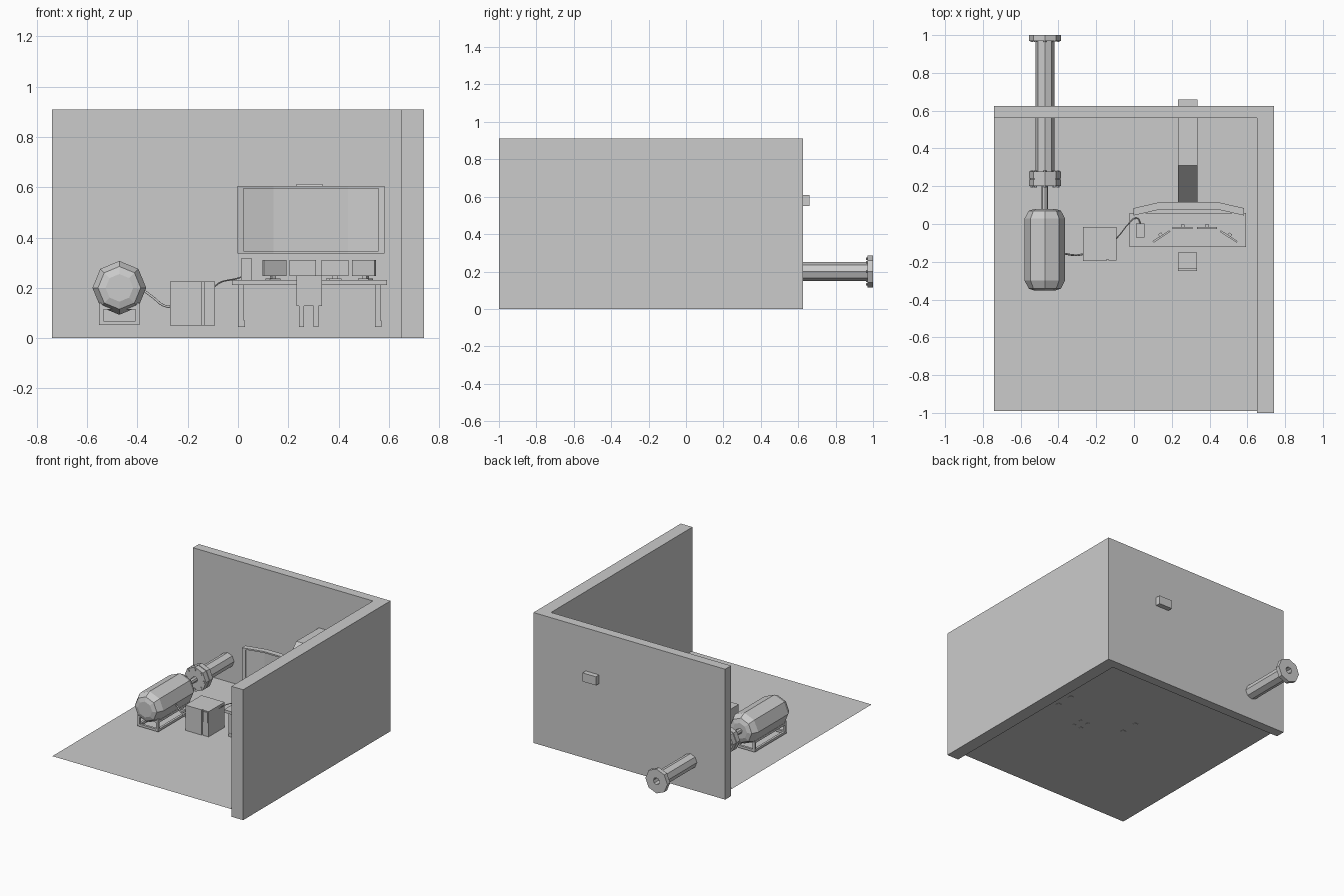
import bpy, bmesh, math
from mathutils import Vector, Matrix

if "Cube" in bpy.data.objects:
    bpy.data.objects.remove(bpy.data.objects["Cube"])


def finish(name, bm):
    bmesh.ops.recalc_face_normals(bm, faces=bm.faces)
    me = bpy.data.meshes.new(name)
    bm.to_mesh(me)
    bm.free()
    ob = bpy.data.objects.new(name, me)
    bpy.context.collection.objects.link(ob)
    return ob


def add_box(bm, x0, x1, y0, y1, z0, z1):
    m = Matrix.Translation(((x0 + x1) / 2, (y0 + y1) / 2, (z0 + z1) / 2))
    m = m @ Matrix.Diagonal((x1 - x0, y1 - y0, z1 - z0, 1))
    bmesh.ops.create_cube(bm, size=1, matrix=m)


def boxes(name, *dims):
    bm = bmesh.new()
    for d in dims:
        add_box(bm, *d)
    return finish(name, bm)


def extrude(name, pts, vec):
    """Extrude a planar outline along a vector."""
    bm = bmesh.new()
    f = bm.faces.new([bm.verts.new(p) for p in pts])
    ex = bmesh.ops.extrude_face_region(bm, geom=[f], use_keep_orig=True)
    bmesh.ops.translate(bm, vec=vec, verts=[v for v in ex['geom'] if isinstance(v, bmesh.types.BMVert)])
    return finish(name, bm)


def lathe_y(name, profile, cx, cz, closed=False, n=8):
    """Revolve (radius, y) points around an axis parallel to y."""
    bm = bmesh.new()
    rings = []
    for r, y in profile:
        rings.append([bm.verts.new((cx + r * math.cos(2 * math.pi * k / n), y,
                                    cz + r * math.sin(2 * math.pi * k / n))) for k in range(n)])
    pairs = list(zip(rings, rings[1:])) + ([(rings[-1], rings[0])] if closed else [])
    for a, b in pairs:
        for k in range(n):
            j = (k + 1) % n
            bm.faces.new((a[k], a[j], b[j], b[k]))
    if not closed:
        bm.faces.new(rings[0])
        bm.faces.new(rings[-1])
    return finish(name, bm)


def cable(name, pts, r=0.005):
    cu = bpy.data.curves.new(name, 'CURVE')
    cu.dimensions = '3D'
    cu.bevel_depth = r
    cu.bevel_resolution = 1
    cu.resolution_u = 4
    cu.use_fill_caps = True
    sp = cu.splines.new('BEZIER')
    sp.bezier_points.add(len(pts) - 1)
    for bp, p in zip(sp.bezier_points, pts):
        bp.co = p
        bp.handle_left_type = bp.handle_right_type = 'AUTO'
    ob = bpy.data.objects.new(name, cu)
    bpy.context.collection.objects.link(ob)


# Room: thin floor sheet and L-shaped wall
bm = bmesh.new()
bm.faces.new([bm.verts.new(p) for p in
              ((-0.74, -0.99, 0.047), (0.65, -0.99, 0.047), (0.65, 0.56, 0.047), (-0.74, 0.56, 0.047))])
finish("floor", bm)
wall = [(-0.74, 0.56), (0.65, 0.56), (0.65, -1), (0.74, -1), (0.74, 0.625), (-0.74, 0.625)]
extrude("walls", [(x, y, 0) for x, y in wall], (0, 0, 0.91))

# Tank with stepped dome ends
TX, TZ = -0.472, 0.2
lathe_y("tank", [(0.055, -0.352), (0.085, -0.342), (0.107, -0.30), (0.107, 0.03), (0.085, 0.07), (0.055, 0.08)], TX, TZ)
lathe_y("tank_outlet", [(0.018, 0.07), (0.018, 0.21)], TX, TZ)

# Flanged pipe passing through the wall
lathe_y("flanged_pipe", [(0.02, 0.2), (0.085, 0.2), (0.085, 0.236), (0.078, 0.236), (0.078, 0.241),
                         (0.085, 0.241), (0.085, 0.277), (0.05, 0.277), (0.05, 0.97), (0.085, 0.97),
                         (0.085, 1.0), (0.024, 1.0), (0.024, 0.25), (0.02, 0.25)], TX, TZ, True)
for i, (y0, y1) in enumerate(((0.194, 0.283), (0.963, 0.999))):
    for k in range(8):
        a = 2 * math.pi * k / 8
        lathe_y(f"flange_bolt_{i}_{k}", [(0.008, y0), (0.008, y1)],
                TX + 0.069 * math.cos(a), TZ + 0.069 * math.sin(a), n=6)

# Tank stand: square-tube frame
W = 0.016
x0, x1, y0, y1, z0, z1 = -0.552, -0.392, -0.32, 0.03, 0.053, 0.13
parts = []
for x in (x0, x1 - W):
    for z in (z0, z1 - W):
        parts.append((x, x + W, y0, y1, z, z + W))
    for y in (y0, y1 - W):
        parts.append((x, x + W, y, y + W, z0, z1 + 0.01))
for y in (y0, y1 - W):
    for z in (z0, z1 - W):
        parts.append((x0, x1, y, y + W, z, z + W))
boxes("tank_stand", *parts)

# Control cabinet with split front and small panel
boxes("control_cabinet", (-0.27, -0.092, -0.187, -0.017, 0.05, 0.226))
boxes("cabinet_front", (-0.27, -0.145, -0.196, -0.186, 0.05, 0.226),
      (-0.136, -0.092, -0.193, -0.186, 0.05, 0.226), (-0.131, -0.098, -0.197, -0.19, 0.145, 0.22))

# Cables
cable("tank_cable", [(-0.375, -0.155, 0.19), (-0.335, -0.163, 0.16), (-0.30, -0.165, 0.132), (-0.26, -0.158, 0.122)])
cable("computer_cable", [(-0.1, -0.085, 0.2), (-0.07, -0.05, 0.222), (-0.03, 0.0, 0.232),
                         (0.005, 0.03, 0.24), (0.025, 0.025, 0.25), (0.032, -0.005, 0.255)], 0.003)

# Desk
boxes("desk_top", (-0.023, 0.592, -0.122, 0.058, 0.212, 0.232))
legs = []
for x in (0.001, 0.545):
    for y in (-0.105, 0.018):
        legs.append((x, x + 0.022, y, y + 0.022, 0.07, 0.213))
        legs.append((x - 0.001, x + 0.026, y - 0.002, y + 0.024, 0.045, 0.07))
boxes("desk_legs", *legs)

# Desktop computer and mouse
boxes("computer_tower", (0.011, 0.055, -0.072, 0.002, 0.231, 0.317))
boxes("mouse", (0.35, 0.365, -0.1, -0.075, 0.231, 0.238))

# Four monitors on stands, outer two turned inwards
for i, (x, y, ang) in enumerate(((0.145, -0.065, 33), (0.258, -0.02, 0), (0.386, -0.02, 0), (0.502, -0.065, -33))):
    ob = boxes(f"monitor_{i + 1}", (-0.053, 0.053, -0.006, 0.004, 0.248, 0.31),
               (-0.01, 0.01, 0.003, 0.018, 0.236, 0.285),
               (-0.025, 0.025, -0.006, 0.026, 0.231, 0.237))
    ob.location = (x, y, 0)
    ob.rotation_euler.z = math.radians(ang)

# Large three-facet display: back shell plus raised front bezel
front = [(-0.002, 0.045), (0.142, 0.078), (0.438, 0.078), (0.582, 0.045)]
back = [(0.582, 0.085), (0.438, 0.117), (0.142, 0.117), (-0.002, 0.085)]
Z0, Z1 = 0.337, 0.606


def band(pts, dy0, dy1):
    return [(x, y + dy0) for x, y in pts] + [(x, y + dy1) for x, y in reversed(pts)]


extrude("display_shell", [(x, y, Z0) for x, y in band(front, 0.01, 0.039)], (0, 0, Z1 - Z0))
for nm, z in (("lower", Z0), ("upper", Z1 - 0.01)):
    extrude(f"display_bezel_{nm}", [(x, y, z) for x, y in band(front, 0, 0.01)], (0, 0, 0.01))
slope = (0.078 - 0.045) / 0.144
for nm, xa, ya, s in (("left", -0.002, 0.045, 1), ("right", 0.582, 0.045, -1)):
    xb, yb = xa + s * 0.023, ya + slope * 0.023
    extrude(f"display_bezel_{nm}", [(xa, ya, Z0 + 0.01), (xb, yb, Z0 + 0.01), (xb, yb + 0.01, Z0 + 0.01),
                                    (xa, ya + 0.01, Z0 + 0.01)], (0, 0, Z1 - Z0 - 0.02))

# Display support arm running through the back wall
arm = [(0.115, 0.4), (0.31, 0.613), (0.66, 0.61), (0.66, 0.55), (0.335, 0.55), (0.115, 0.34)]
extrude("display_arm", [(0.233, y, z) for y, z in arm], (0.104, 0, 0))

# Chair
seat = [(0.232, 0.334, -0.25, -0.15, 0.128, 0.145), (0.232, 0.334, -0.25, -0.236, 0.135, 0.25)]
for x in (0.242, 0.3):
    for y in (-0.245, -0.175):
        seat.append((x, x + 0.02, y, y + 0.02, 0.045, 0.13))
boxes("chair", *seat)
